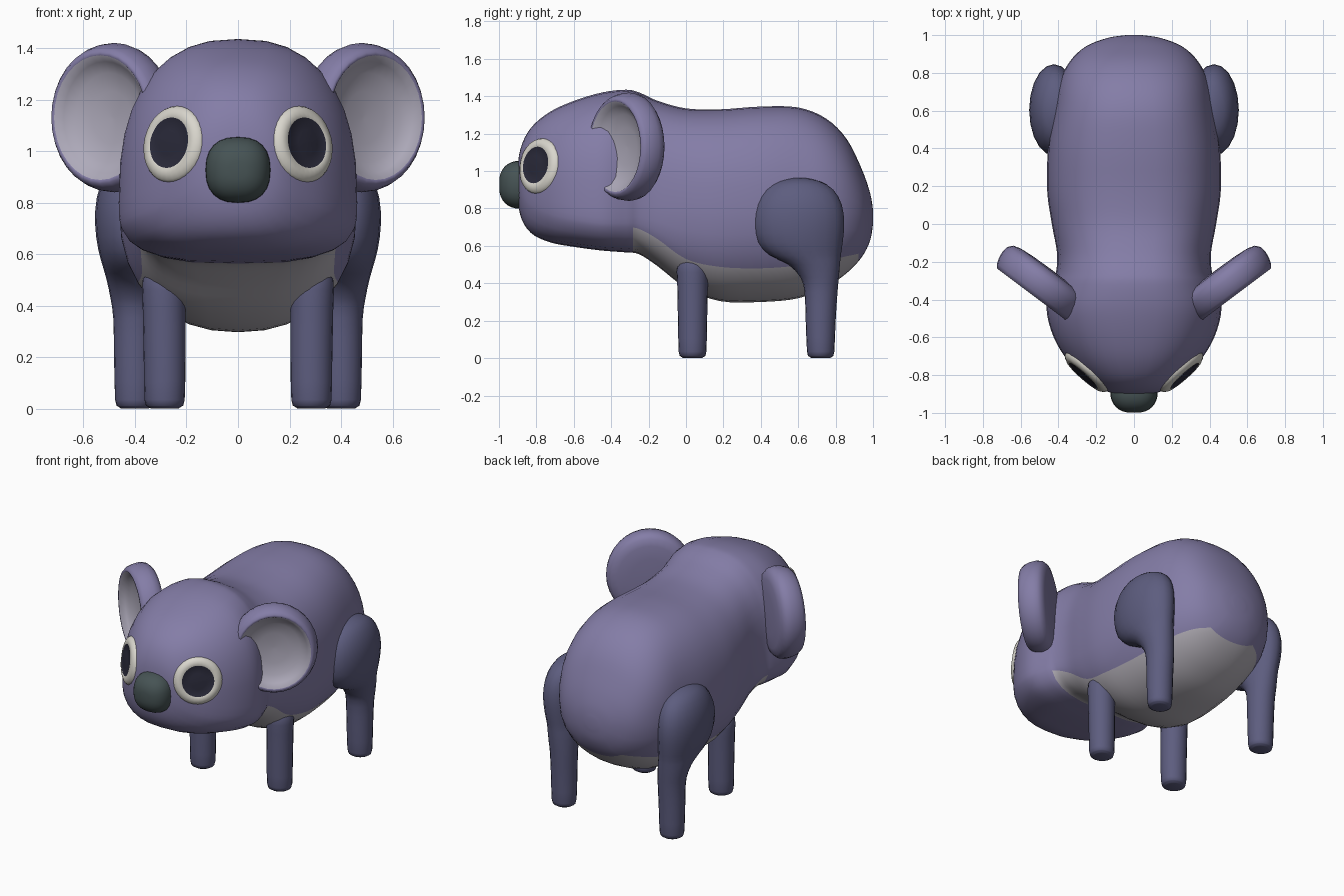
import bpy, bmesh, math
from mathutils import Vector
from mathutils.bvhtree import BVHTree

if "Cube" in bpy.data.objects:
    bpy.data.objects.remove(bpy.data.objects["Cube"])


def material(name, rgb):
    m = bpy.data.materials.new(name)
    m.diffuse_color = [((c / 255 + 0.055) / 1.055) ** 2.4 for c in rgb] + [1]
    m.use_nodes = True
    m.node_tree.nodes["Principled BSDF"].inputs["Base Color"].default_value = m.diffuse_color
    return m


FUR = material("purple_fur", (132, 125, 167))
LIMB = material("dark_limb", (93, 93, 127))
BELLY = material("grey_belly", (178, 174, 182))
EAR = material("pale_inner_ear", (174, 170, 186))
WHITE = material("eye_white", (217, 214, 205))
PUPIL = material("pupil", (42, 42, 58))
NOSE = material("nose_green", (70, 83, 84))


def skin(name, rings, mats, rule=None):
    """Join closed rings of points, cap both ends, smooth; rule(ring, segment) -> slot."""
    bm = bmesh.new()
    vs = [[bm.verts.new(p) for p in r] for r in rings]
    n = len(rings[0])
    for i in range(len(vs) - 1):
        for j in range(n):
            k = (j + 1) % n
            f = bm.faces.new((vs[i][j], vs[i][k], vs[i + 1][k], vs[i + 1][j]))
            f.material_index = rule(i, j) if rule else 0
    for i, r in ((0, vs[0]), (len(vs) - 2, vs[-1])):
        f = bm.faces.new(r)
        f.material_index = rule(i, 0) if rule else 0
    bmesh.ops.recalc_face_normals(bm, faces=bm.faces)
    me = bpy.data.meshes.new(name)
    bm.to_mesh(me)
    bm.free()
    for m in mats:
        me.materials.append(m)
    me.shade_smooth()
    ob = bpy.data.objects.new(name, me)
    bpy.context.collection.objects.link(ob)
    return ob


def spline(rows, steps):
    """Smooth interpolation through rows of numbers."""
    out = []
    for i in range(len(rows) - 1):
        a, b, c, d = (rows[max(0, min(len(rows) - 1, i + k))] for k in (-1, 0, 1, 2))
        for s in range(steps):
            t = s / steps
            out.append([q + 0.5 * t * (r - p + t * (2 * p - 5 * q + 4 * r - e
                        + t * (3 * (q - r) + e - p))) for p, q, r, e in zip(a, b, c, d)])
    return out + [list(rows[-1])]


# Head and body: y, bottom, widest height, top, half width, belly line, lower squareness
SECTIONS = [
    (-.905, .90, .94, .98, .04, .92, 2.2), (-.885, .76, .93, 1.12, .15, .86, 2.4),
    (-.83, .67, .89, 1.23, .24, .80, 2.7), (-.73, .62, .85, 1.315, .345, .75, 3),
    (-.60, .595, .82, 1.375, .425, .72, 3.1), (-.45, .575, .80, 1.42, .463, .70, 3.2),
    (-.32, .565, .80, 1.435, .435, .70, 3.2), (-.25, .555, .82, 1.42, .412, .69, 3.2),
    (-.15, .49, .82, 1.375, .408, .635, 2.9), (0, .375, .80, 1.335, .435, .53, 2.5),
    (.18, .305, .78, 1.33, .46, .488, 2.3), (.40, .30, .78, 1.345, .455, .48, 2.2),
    (.60, .32, .78, 1.34, .425, .495, 2.2), (.75, .38, .78, 1.28, .395, .52, 2.2),
    (.86, .455, .78, 1.17, .34, .545, 2.2), (.94, .54, .77, 1.01, .255, .57, 2.2),
    (.985, .63, .76, .88, .14, .66, 2.1), (1.0, .72, .75, .79, .04, .735, 2)]
UP, MID, LOW = 9, 3, 5


def body_ring(row):
    y, zb, zc, zt, w, line, n = row
    nu = 2.55 - .45 * y ** 4
    ratio = max(.05, min(.96, (zc - line) / (zc - zb)))
    cut = math.asin(ratio ** (n / 2))
    half = [(w * max(0, math.cos(a)) ** (2 / nu), zc + (zt - zc) * math.sin(a) ** (2 / nu))
            for a in (math.pi / 2 * (1 - i / UP) for i in range(UP))]
    half[0] = (0, zt)
    angles = [cut * i / MID for i in range(MID)]
    angles += [cut + (math.pi / 2 - cut) * i / LOW for i in range(LOW + 1)]
    half += [(w * max(0, math.cos(a)) ** (2 / n), zc - (zc - zb) * math.sin(a) ** (2 / n))
             for a in angles]
    return [(x, y, z) for x, z in half] + [(-x, y, z) for x, z in half[-2:0:-1]]


body_rows = spline(SECTIONS, 4)
first, last = UP + MID, UP + MID + 2 * LOW
body = skin("body", [body_ring(r) for r in body_rows], [FUR, BELLY],
            lambda i, j: int(first <= j < last and -.29 < body_rows[i][0] < .91))
surface = BVHTree.FromPolygons([v.co for v in body.data.vertices],
                               [list(p.vertices) for p in body.data.polygons])

# Legs: height, centre x, radius x, centre y, radius y
FRONT_LEG = [(0, .285, .05, .035, .047), (.008, .285, .065, .035, .062),
             (.035, .285, .078, .035, .074), (.2, .285, .081, .035, .078),
             (.4, .287, .083, .035, .082), (.50, .287, .083, .035, .083), (.56, .285, .05, .035, .05)]
HIND_LEG = [(0, .40, .05, .72, .047), (.008, .40, .065, .72, .062), (.035, .40, .077, .72, .073),
            (.2, .40, .081, .72, .080), (.35, .40, .084, .722, .088), (.43, .405, .09, .715, .102),
            (.50, .41, .10, .685, .138), (.55, .414, .11, .638, .19), (.62, .42, .123, .61, .228),
            (.72, .424, .131, .604, .242), (.82, .422, .126, .605, .228), (.90, .415, .104, .606, .182),
            (.945, .41, .068, .606, .11), (.963, .405, .02, .606, .03)]


def leg(name, rows, side, segs=20):
    rings = [[(side * (cx + rx * math.cos(a)), cy + ry * math.sin(a), z)
              for a in (math.tau * k / segs for k in range(segs))]
             for z, cx, rx, cy, ry in spline(rows, 2)]
    skin(name, rings, [LIMB])


# Ear profile: radius fraction, depth along the facing direction (starts in the dish)
EAR_PROFILE = [(.03, .0), (.35, .006), (.6, .022), (.75, .048), (.835, .08), (.885, .08),
               (.945, .058), (.985, .025), (1, -.012), (.975, -.045), (.9, -.068), (.75, -.08),
               (.45, -.086), (.04, -.088)]


def ear(side, segs=32):
    centre, along = Vector((.487, -.314, 1.13)), Vector((.8, .6, 0))
    facing, up = Vector((.6, -.8, 0)), Vector((0, 0, 1))
    rings = []
    for r, d in EAR_PROFILE:
        pts = [centre + along * (.268 * r * math.cos(a)) + up * (.29 * r * math.sin(a)) + facing * d
               for a in (math.tau * k / segs for k in range(segs))]
        rings.append([(side * p.x, p.y, p.z) for p in pts])
    skin("ear", rings, [FUR, EAR], lambda i, j: int(i < 4))


# Eye: radius, height above the head (rings 0-1 pupil, the rest white)
EYE_PROFILE = [(.004, .015), (.05, .015), (.099, .015), (.101, .017), (.125, .017),
               (.143, .011), (.151, -.003), (.151, -.03)]


def eye(side, segs=32):
    centre = Vector((.252, -.785, 1.027))
    facing = Vector((.61, -.76, .22)).normalized()
    across = Vector((0, 0, 1)).cross(facing).normalized()
    up = facing.cross(across)
    rings = []
    for r, h in EYE_PROFILE:
        ring = []
        for k in range(segs):
            a = math.tau * k / segs
            p = centre + across * (r * math.cos(a)) + up * (r * math.sin(a))
            hit = surface.ray_cast(p + facing * .3, -facing)[0]
            base = max(-.04, min(.04, (hit - p).dot(facing))) if hit else -.04
            p += facing * (base + h)
            ring.append((side * p.x, p.y, p.z))
        rings.append(ring)
    skin("eye", rings, [WHITE, PUPIL], lambda i, j: int(i < 2))


for side in (-1, 1):
    leg("front_leg", FRONT_LEG, side)
    leg("hind_leg", HIND_LEG, side)
    ear(side)
    eye(side)


# Nose: rounded block
def power(v, e):
    return math.copysign(abs(v) ** e, v)


nose_rings = []
for i in range(1, 16):
    t = math.pi * (i / 16 - .5)
    size = math.cos(t) ** .8
    nose_rings.append([(.126 * size * power(math.cos(a), .82), -.89 - .11 * power(math.sin(t), .95),
                        .927 + .128 * size * power(math.sin(a), .82))
                       for a in (math.tau * k / 24 for k in range(24))])
skin("nose", nose_rings, [NOSE])
